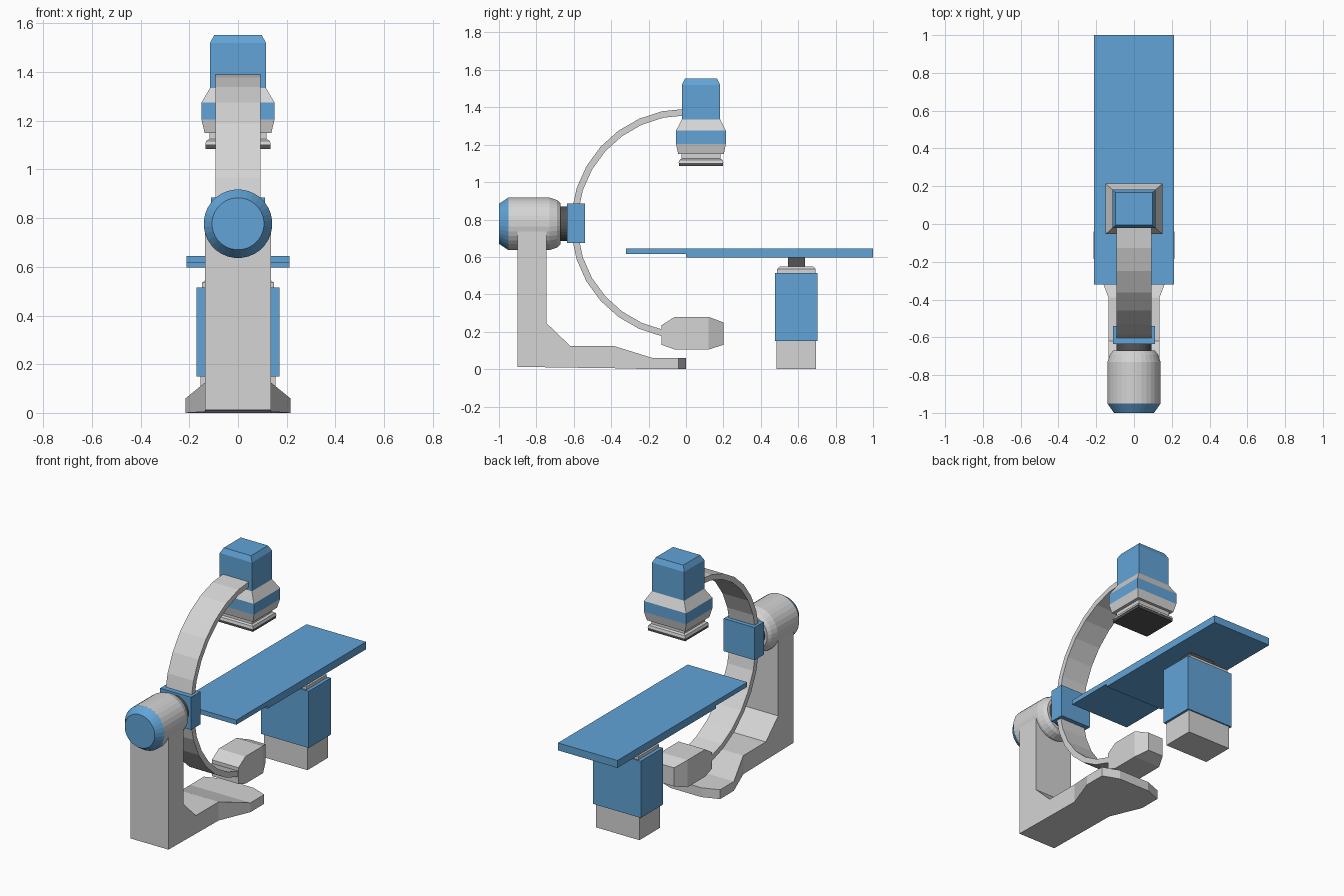
import bpy
import bmesh
from math import sin, cos, pi

cube = bpy.data.objects.get("Cube")
if cube:
    bpy.data.objects.remove(cube, do_unlink=True)


def material(name, color):
    mat = bpy.data.materials.new(name)
    mat.use_nodes = True
    rgba = (*color, 1)
    mat.diffuse_color = rgba
    mat.node_tree.nodes["Principled BSDF"].inputs["Base Color"].default_value = rgba
    return mat


GREY = material("light grey", (0.66, 0.66, 0.66))
BLUE = material("medical blue", (0.12, 0.37, 0.68))
DARK = material("dark grey", (0.09, 0.09, 0.09))


def loft(name, rings, bands):
    """Skin closed rings; bands is one material or one per gap between rings."""
    if not isinstance(bands, list):
        bands = [bands] * (len(rings) - 1)
    mats = list(dict.fromkeys(bands))
    bm = bmesh.new()
    loops = [[bm.verts.new(p) for p in ring] for ring in rings]
    for a, b, mat in zip(loops, loops[1:], bands):
        for i in range(len(a)):
            j = (i + 1) % len(a)
            bm.faces.new((a[i], a[j], b[j], b[i])).material_index = mats.index(mat)
    bm.faces.new(loops[0]).material_index = mats.index(bands[0])
    bm.faces.new(loops[-1]).material_index = mats.index(bands[-1])
    bmesh.ops.recalc_face_normals(bm, faces=bm.faces)
    mesh = bpy.data.meshes.new(name)
    bm.to_mesh(mesh)
    bm.free()
    for mat in mats:
        mesh.materials.append(mat)
    obj = bpy.data.objects.new(name, mesh)
    bpy.context.collection.objects.link(obj)
    return obj


def level(z, hx, hy, cy):
    """Horizontal rectangle."""
    return [(-hx, cy - hy, z), (hx, cy - hy, z), (hx, cy + hy, z), (-hx, cy + hy, z)]


def upright(y, hx, z0, z1):
    """Rectangle facing along y."""
    return [(-hx, y, z0), (hx, y, z0), (hx, y, z1), (-hx, y, z1)]


def disc(y, r, sides=32):
    angles = [2 * pi * (i + 0.5) / sides for i in range(sides)]
    return [(r * cos(a), y, AXIS_Z + r * sin(a)) for a in angles]


AXIS_Z = 0.777

# Floor stand: column, sloped base and flared foot
loft("floor_stand", [upright(*s) for s in (
    (-0.9, 0.135, 0.012, 0.745), (-0.745, 0.135, 0.01, 0.745),
    (-0.745, 0.135, 0.01, 0.245), (-0.62, 0.135, 0.008, 0.125),
    (-0.39, 0.135, 0.005, 0.125), (-0.18, 0.215, 0, 0.06),
    (-0.04, 0.215, 0, 0.06), (0, 0.11, 0, 0.06))], GREY)

# Rotary drive with coloured end cap and dark shaft
loft("rotary_drive", [disc(*s) for s in (
    (-1, 0.107), (-0.95, 0.141), (-0.73, 0.141), (-0.69, 0.128), (-0.67, 0.11),
    (-0.67, 0.093), (-0.62, 0.093))], [BLUE, GREY, GREY, GREY, GREY, DARK])

# Carriage that holds the arc
loft("arc_carriage", [upright(y, 0.11, 0.675, 0.885) for y in (-0.635, -0.54)], BLUE)

# Half-circle arm
arc = []
steps = 15
for k in range(steps + 1):
    a = pi * k / steps
    arc.append([(x, -r * sin(a), AXIS_Z + r * cos(a))
                for x, r in ((-0.092, 0.58), (0.092, 0.58), (0.092, 0.615), (-0.092, 0.615))])
loft("c_arm", arc, GREY)

# Upper imaging head, stacked from the dark plate to the bevelled top
head = ((1.085, 0.133), (1.102, 0.133), (1.102, 0.135), (1.118, 0.13),
        (1.125, 0.117), (1.15, 0.117), (1.15, 0.137), (1.205, 0.15),
        (1.275, 0.15), (1.335, 0.115), (1.52, 0.115), (1.553, 0.097))
loft("imaging_head", [level(z, hx, hx * 0.89, 0.08) for z, hx in head],
     [DARK] + [GREY] * 6 + [BLUE, GREY, BLUE, BLUE])

# Lower emitter housing with chamfered ends
loft("emitter_housing", [upright(*s) for s in (
    (-0.13, 0.095, 0.13, 0.235), (-0.06, 0.095, 0.105, 0.28),
    (0.12, 0.095, 0.105, 0.28), (0.2, 0.055, 0.13, 0.25))], GREY)

# Patient table, thicker towards the rear
loft("table_top", [upright(*s) for s in (
    (-0.32, 0.212, 0.615, 0.645), (0, 0.212, 0.615, 0.645),
    (0, 0.212, 0.597, 0.645), (1, 0.212, 0.597, 0.645))], BLUE)

# Table pedestal: base, sleeve, collar and neck
pedestal = ((0, 0.155, 0.105), (0.15, 0.155, 0.105), (0.15, 0.17, 0.113),
            (0.515, 0.17, 0.113), (0.515, 0.147, 0.103), (0.535, 0.147, 0.103),
            (0.55, 0.13, 0.088), (0.55, 0.09, 0.045), (0.6, 0.09, 0.045))
loft("table_pedestal", [level(z, hx, hy, 0.59) for z, hx, hy in pedestal],
     [GREY, BLUE, BLUE, BLUE, GREY, GREY, GREY, DARK])
